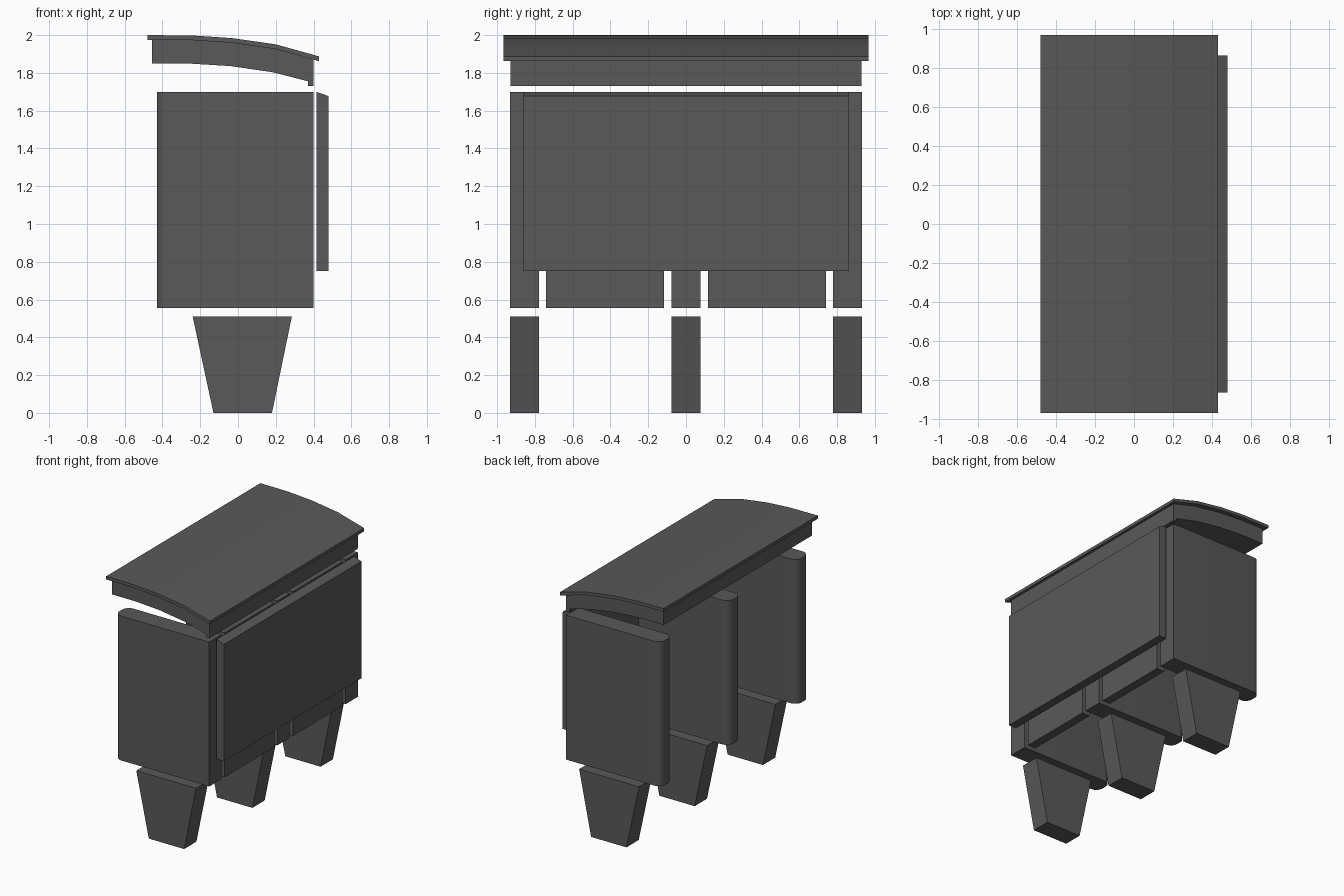
import bpy
import bmesh
import math

cube = bpy.data.objects.get("Cube")
if cube:
    bpy.data.objects.remove(cube, do_unlink=True)

grey = bpy.data.materials.new("dark grey")
grey.use_nodes = True
colour = (0.1, 0.1, 0.1, 1)
grey.diffuse_color = colour
grey.node_tree.nodes["Principled BSDF"].inputs["Base Color"].default_value = colour


def prism(name, profile, y0, y1, round_back=0):
    """Extrude an x-z profile from y0 to y1, optionally rounding the upright back edges."""
    bm = bmesh.new()
    face = bm.faces.new([bm.verts.new((x, y0, z)) for x, z in profile])
    ext = bmesh.ops.extrude_face_region(bm, geom=[face])["geom"]
    moved = [v for v in ext if isinstance(v, bmesh.types.BMVert)]
    bmesh.ops.translate(bm, verts=moved, vec=(0, y1 - y0, 0))
    if round_back:
        back = min(v.co.x for v in bm.verts)
        edges = [e for e in bm.edges
                 if all(abs(v.co.x - back) < 1e-4 for v in e.verts)
                 and abs(e.verts[0].co.z - e.verts[1].co.z) > 0.1]
        bmesh.ops.bevel(bm, geom=edges, offset=round_back, segments=8,
                        profile=0.5, affect='EDGES')
    bmesh.ops.recalc_face_normals(bm, faces=bm.faces[:])
    mesh = bpy.data.meshes.new(name)
    bm.to_mesh(mesh)
    bm.free()
    mesh.materials.append(grey)
    obj = bpy.data.objects.new(name, mesh)
    bpy.context.collection.objects.link(obj)
    if round_back:
        bpy.ops.object.select_all(action='DESELECT')
        obj.select_set(True)
        bpy.context.view_layer.objects.active = obj
        bpy.ops.object.shade_smooth_by_angle(angle=math.radians(30))
    return obj


def rect(x0, x1, z0, z1):
    return [(x0, z0), (x1, z0), (x1, z1), (x0, z1)]


# Tapered legs, each under an upright divider
leg = [(-0.13, 0), (0.18, 0), (0.285, 0.51), (-0.24, 0.51)]
for side, y in (("front", -0.855), ("middle", 0), ("back", 0.855)):
    prism(side + "_leg", leg, y - 0.077, y + 0.077)
    prism(side + "_divider", rect(-0.43, 0.4, 0.555, 1.7), y - 0.077, y + 0.077, 0.06)

# Inner panels between the dividers
for side, y in (("front", -0.428), ("back", 0.428)):
    prism(side + "_inner_panel", rect(0.33, 0.4, 0.555, 1.7), y - 0.312, y + 0.312)

# Large outer panel with sloping top edge
prism("outer_panel", [(0.415, 0.75), (0.48, 0.75), (0.48, 1.677), (0.415, 1.7)], -0.862, 0.862)

# Curved top board and the apron beneath it
top = [(-0.48, 2.0), (-0.24, 1.998), (-0.03, 1.984), (0.2, 1.951), (0.43, 1.887)]
board = top + [(x, z - 0.025) for x, z in reversed(top)]
prism("top_board", board, -0.967, 0.967)
apron = [(-0.455, 1.975), (-0.24, 1.973), (-0.03, 1.959), (0.2, 1.926), (0.4, 1.87),
         (0.4, 1.73), (0.37, 1.73), (0.37, 1.756), (0.18, 1.804), (-0.04, 1.836),
         (-0.25, 1.849), (-0.455, 1.849)]
prism("apron", apron, -0.93, 0.93)
